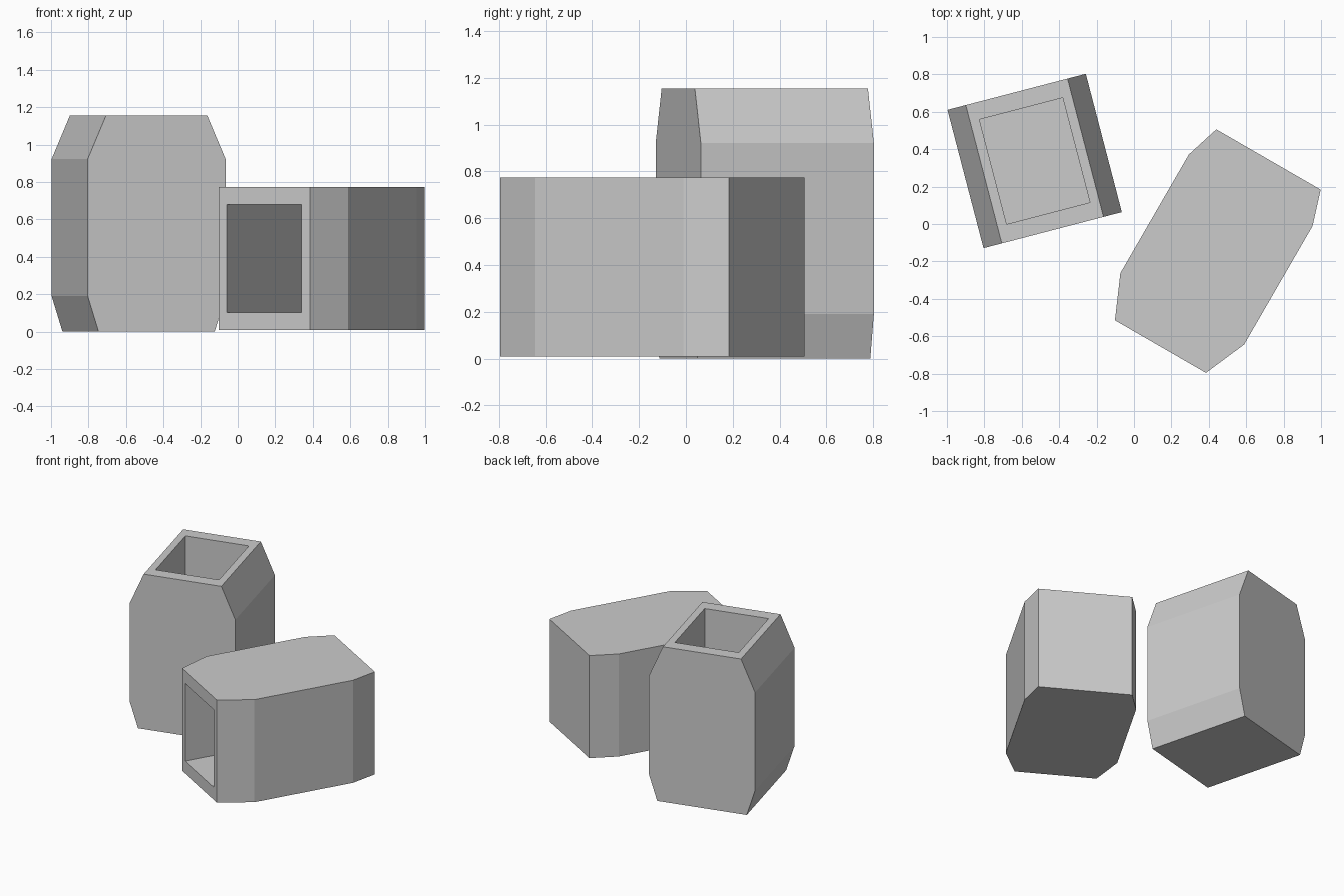
import bpy, bmesh, math
from mathutils import Matrix

if "Cube" in bpy.data.objects:
    bpy.data.objects.remove(bpy.data.objects["Cube"])

# Side profile: (half width, height)
PROFILE = [(0.322, 0.0), (0.382, 0.19), (0.382, 0.922), (0.281, 1.155)]
HALF_DEPTH = 0.382
HOLE_X, HOLE_Y, FLOOR = 0.23, 0.289, 0.1


def make_pot(name, matrix):
    bm = bmesh.new()
    # Faceted body: mirrored profile extruded along local y
    outline = PROFILE + [(-x, z) for x, z in reversed(PROFILE)]
    face = bm.faces.new([bm.verts.new((x, -HALF_DEPTH, z)) for x, z in outline])
    ext = bmesh.ops.extrude_face_region(bm, geom=[face])["geom"]
    bmesh.ops.translate(bm, vec=(0, 2 * HALF_DEPTH, 0),
                        verts=[g for g in ext if isinstance(g, bmesh.types.BMVert)])
    bmesh.ops.recalc_face_normals(bm, faces=bm.faces[:])

    # Rim, then straight-walled cavity sunk from the top face
    top = max(bm.faces, key=lambda f: f.calc_center_median().z)
    for z in (PROFILE[-1][1], FLOOR):
        bmesh.ops.inset_individual(bm, faces=[top], thickness=0.02)
        for v in top.verts:
            v.co = (math.copysign(HOLE_X, v.co.x), math.copysign(HOLE_Y, v.co.y), z)
    bmesh.ops.recalc_face_normals(bm, faces=bm.faces[:])

    mesh = bpy.data.meshes.new(name)
    bm.to_mesh(mesh)
    bm.free()
    obj = bpy.data.objects.new(name, mesh)
    obj.matrix_world = matrix
    bpy.context.collection.objects.link(obj)
    return obj


# Upright container
make_pot("upright_container",
         Matrix.Translation((-0.531, 0.337, 0)) @ Matrix.Rotation(math.radians(14.6), 4, 'Z'))

# Container lying on its side, opening toward the front left
make_pot("lying_container",
         Matrix.Translation((0.719, 0.345, 0.391))
         @ Matrix.Rotation(math.radians(-30), 4, 'Z')
         @ Matrix.Rotation(math.radians(90), 4, 'X'))
